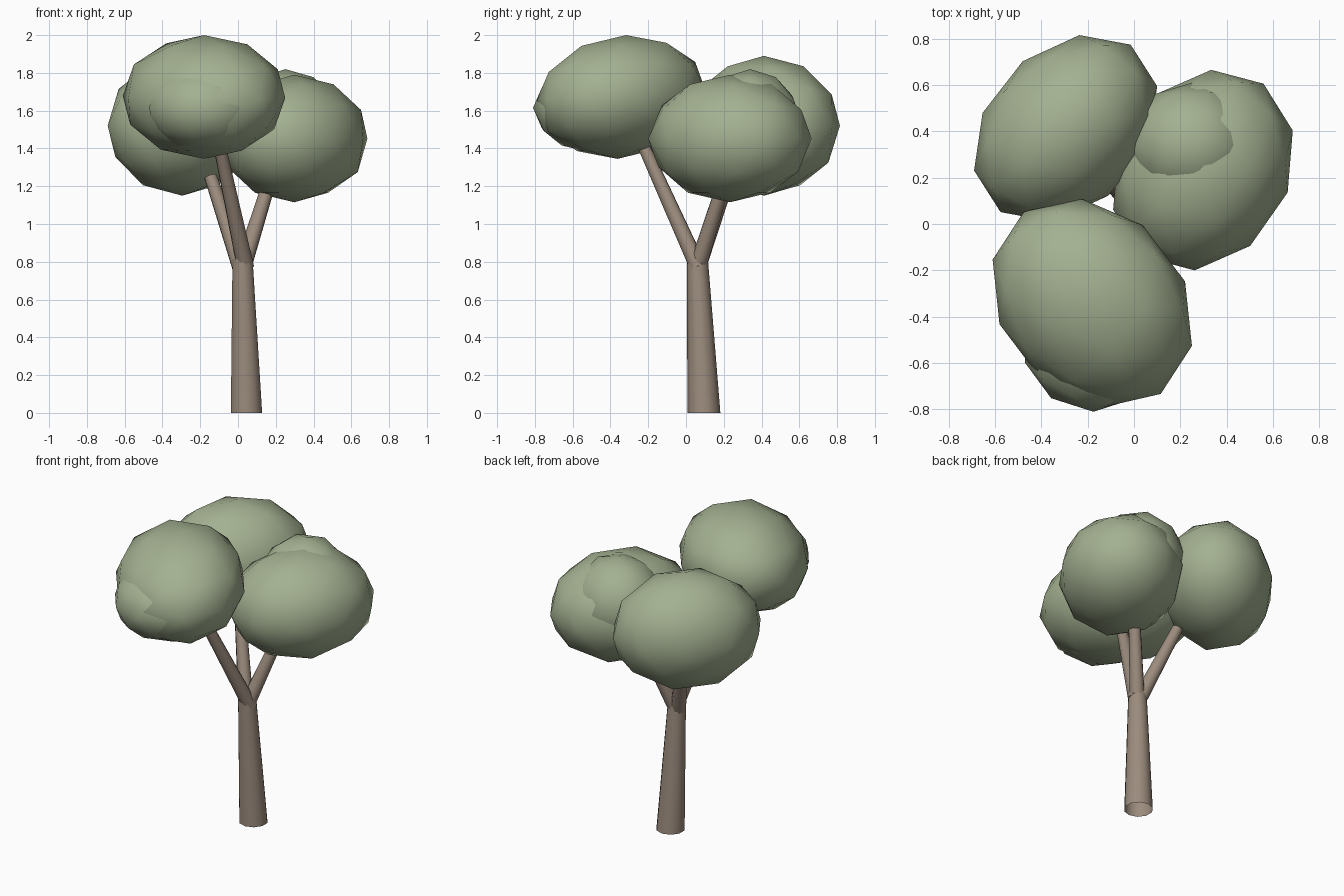
import bpy
import bmesh
from mathutils import Vector

cube = bpy.data.objects.get("Cube")
if cube:
    bpy.data.objects.remove(cube, do_unlink=True)


def make_material(name, rgb):
    mat = bpy.data.materials.new(name)
    mat.use_nodes = True
    mat.diffuse_color = (*rgb, 1)
    mat.node_tree.nodes["Principled BSDF"].inputs["Base Color"].default_value = (*rgb, 1)
    return mat


bark = make_material("brown bark", (0.33, 0.26, 0.205))
leaf = make_material("sage green leaves", (0.37, 0.44, 0.285))


def finish(bm, name, mat):
    bmesh.ops.recalc_face_normals(bm, faces=bm.faces)
    for face in bm.faces:
        face.smooth = len(face.verts) < 5
    mesh = bpy.data.meshes.new(name)
    bm.to_mesh(mesh)
    bm.free()
    mesh.materials.append(mat)
    obj = bpy.data.objects.new(name, mesh)
    bpy.context.collection.objects.link(obj)
    return obj


def limb(name, start, end, r_start, r_end, upright=False):
    """Tapered round limb; upright gives level, open end rings."""
    start, end = Vector(start), Vector(end)
    axis = end - start
    bm = bmesh.new()
    bmesh.ops.create_cone(bm, cap_ends=not upright, segments=10,
                          radius1=r_start, radius2=r_end, depth=axis.length)
    turn = axis.to_track_quat("Z", "Y")
    for v in bm.verts:
        if upright:
            middle = start if v.co.z < 0 else end
            v.co = middle + Vector((v.co.x, v.co.y, 0))
        else:
            v.co = turn @ v.co + (start + end) / 2
    return finish(bm, name, bark)


def clump(name, low, high, skew=0, tilt=0):
    """Coarse leaf mass stretched along a diagonal, then fitted to a box."""
    low, high = Vector(low), Vector(high)
    bm = bmesh.new()
    bmesh.ops.create_icosphere(bm, subdivisions=2, radius=1)
    for v in bm.verts:
        x, y, z = v.co
        v.co = (x + skew * y, y + skew * x + tilt * z, z + tilt * y)
    for i in range(3):
        values = [v.co[i] for v in bm.verts]
        least, span = min(values), max(values) - min(values)
        for v in bm.verts:
            v.co[i] = low[i] + (v.co[i] - least) / span * (high[i] - low[i])
    return finish(bm, name, leaf)


# Trunk and its three forking branches
limb("trunk", (0.045, 0.095, 0), (0.024, 0.06, 0.815), 0.087, 0.056, upright=True)
limb("front_branch", (0.04, 0.065, 0.77), (-0.11, -0.25, 1.47), 0.046, 0.032)
limb("left_branch", (0.025, 0.06, 0.77), (0.185, 0.22, 1.28), 0.046, 0.034)
limb("right_branch", (0.015, 0.06, 0.77), (-0.145, 0.23, 1.25), 0.046, 0.034)

# Each leaf mass is a large clump with a second one breaking its surface
clump("front_leaves", (-0.61, -0.79, 1.345), (0.25, 0.11, 2.0), skew=-0.11, tilt=0.05)
clump("front_leaves_bump", (-0.47, -0.81, 1.38), (0.12, -0.2, 1.85))
clump("left_leaves", (-0.09, -0.2, 1.115), (0.685, 0.665, 1.79), skew=0.09)
clump("left_leaves_bump", (-0.02, 0.07, 1.25), (0.52, 0.61, 1.82))
clump("back_leaves", (-0.69, 0.01, 1.15), (0.1, 0.815, 1.89), skew=0.15)
clump("back_leaves_bump", (-0.62, 0.07, 1.2), (0.04, 0.74, 1.85), skew=0.1)
